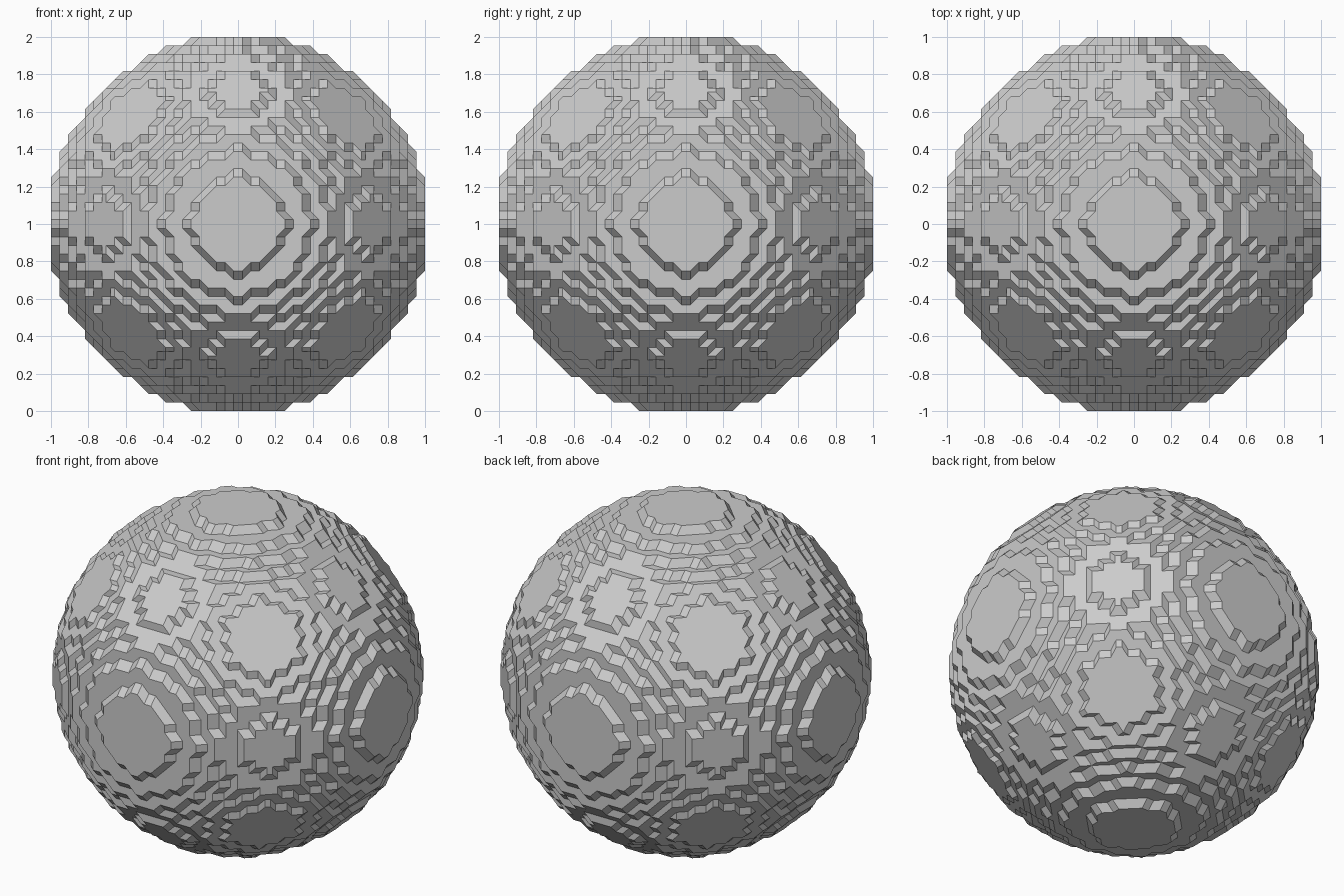
import bpy, bmesh, math
from itertools import product
from mathutils import Vector

if "Cube" in bpy.data.objects:
    bpy.data.objects.remove(bpy.data.objects["Cube"], do_unlink=True)

HALF = 22                 # grid steps from centre to the outermost facet
STEP = 1 / HALF
RADIUS_SQ = 493.5         # squared ball radius in grid steps

CORNERS = [Vector(c) for c in product((0, 1), repeat=3)]
EDGES = [(a, b) for a in range(8) for b in range(a + 1, 8)
         if (CORNERS[a] - CORNERS[b]).length_squared == 1]


def average(points):
    return sum(points, Vector()) / len(points)


def cell_patch(inside):
    """Outward-facing polygons separating a cell's inside and outside corners."""
    outer = average([c for c, s in zip(CORNERS, inside) if not s])
    inner = average([c for c, s in zip(CORNERS, inside) if s])
    normal = (outer - inner).normalized()
    mids = [(CORNERS[a] + CORNERS[b]) / 2 for a, b in EDGES if inside[a] != inside[b]]
    centre = average(mids)
    u = normal.orthogonal().normalized()
    v = normal.cross(u)
    mids.sort(key=lambda p: math.atan2((p - centre).dot(v), (p - centre).dot(u)))
    if len(mids) != 5:
        return [mids]
    # A five-sided patch folds into a flat triangle and a sloping quad
    tip = max(range(5), key=lambda i: (mids[i] - mids[i - 1]).length
              + (mids[i] - mids[(i + 1) % 5]).length)
    ring = mids[tip:] + mids[:tip]
    return [[ring[4], ring[0], ring[1]], ring[1:]]


# Stepped ball: chamfered surface around every grid point within the radius
bm = bmesh.new()
verts, patches = {}, {}


def vertex(point):
    key = tuple(round(2 * c) for c in point)
    if key not in verts:
        verts[key] = bm.verts.new(point * STEP + Vector((0, 0, 1)))
    return verts[key]


squares = {i: (i + 0.5) ** 2 for i in range(-HALF - 2, HALF + 3)}
span = range(-HALF - 1, HALF + 1)
for i, j, k in product(span, repeat=3):
    inside = tuple(squares[i + a] + squares[j + b] + squares[k + c] <= RADIUS_SQ
                   for a, b, c in product((0, 1), repeat=3))
    if all(inside) or not any(inside):
        continue
    if inside not in patches:
        patches[inside] = cell_patch(inside)
    origin = Vector((i + 0.5, j + 0.5, k + 0.5))
    for polygon in patches[inside]:
        bm.faces.new([vertex(origin + p) for p in polygon])

mesh = bpy.data.meshes.new("stepped_ball")
bm.to_mesh(mesh)
bm.free()

# Plain grey finish
grey = bpy.data.materials.new("plain_grey")
grey.use_nodes = True
colour = (0.6, 0.6, 0.6, 1)
grey.diffuse_color = colour
grey.node_tree.nodes["Principled BSDF"].inputs["Base Color"].default_value = colour
mesh.materials.append(grey)

ball = bpy.data.objects.new("stepped_ball", mesh)
bpy.context.collection.objects.link(ball)
